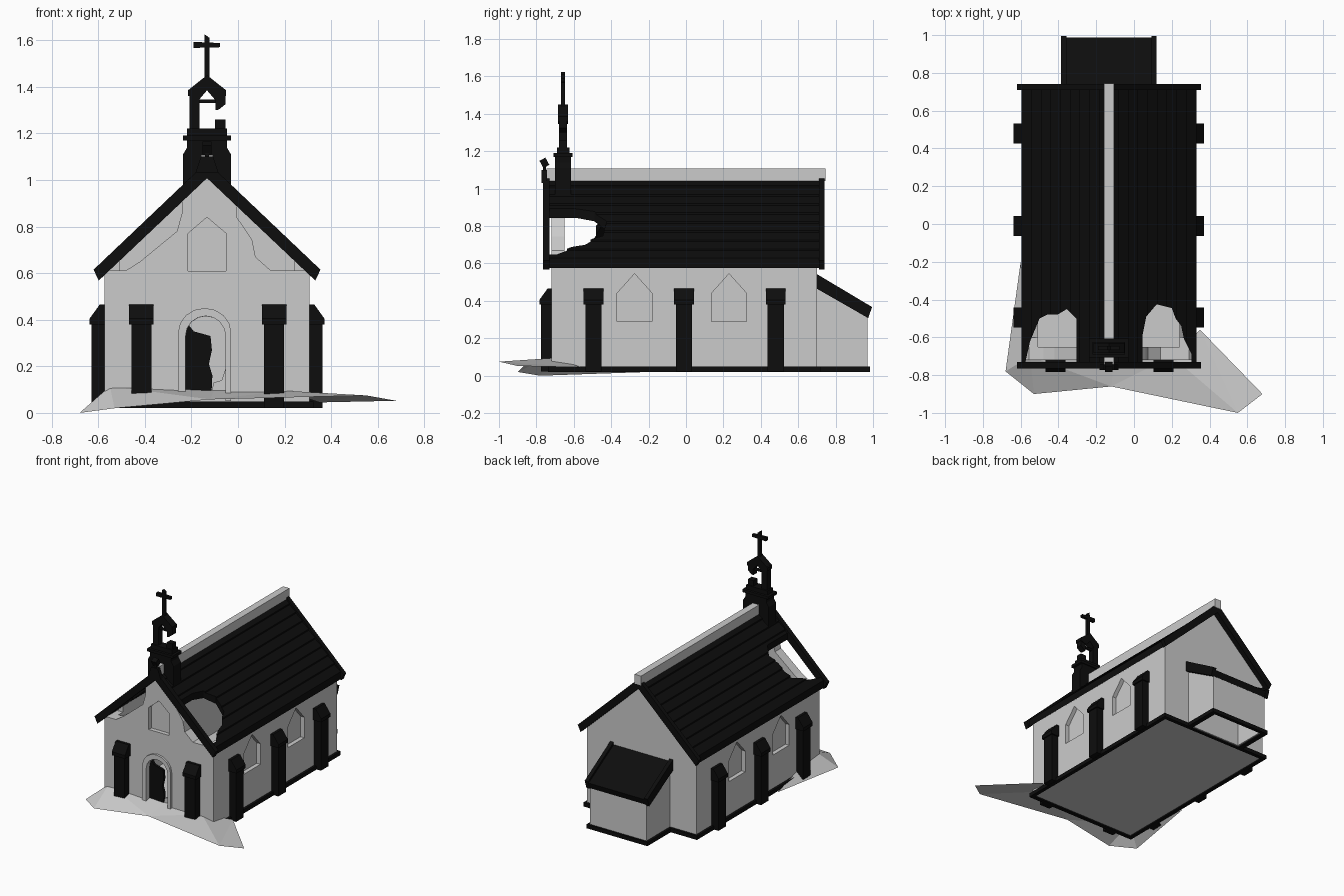
import bpy, bmesh, math
from mathutils import Matrix, Vector

if "Cube" in bpy.data.objects:
    bpy.data.objects.remove(bpy.data.objects["Cube"])

C = -0.133          # church centre line in x
HW = 0.44           # wall half width
black = bpy.data.materials.new("black")
black.diffuse_color = (0.004, 0.004, 0.004, 1)
black.use_nodes = True
black.node_tree.nodes["Principled BSDF"].inputs["Base Color"].default_value = black.diffuse_color


def mesh(name, verts, faces, mat=None):
    me = bpy.data.meshes.new(name)
    me.from_pydata(verts, [], faces)
    bm = bmesh.new()
    bm.from_mesh(me)
    bmesh.ops.recalc_face_normals(bm, faces=bm.faces)
    bm.to_mesh(me)
    bm.free()
    ob = bpy.data.objects.new(name, me)
    bpy.context.collection.objects.link(ob)
    if mat:
        me.materials.append(mat)
    return ob


def prism(name, pts, axis, a, b, mat=None):
    """Extrude a 2D outline along an axis from a to b."""
    place = {'x': lambda p, t: (t, p[0], p[1]),
             'y': lambda p, t: (p[0], t, p[1]),
             'z': lambda p, t: (p[0], p[1], t)}[axis]
    n = len(pts)
    verts = [place(p, t) for t in (a, b) for p in pts]
    faces = [tuple(range(n)), tuple(range(n, 2 * n))]
    faces += [(i, (i + 1) % n, n + (i + 1) % n, n + i) for i in range(n)]
    return mesh(name, verts, faces, mat)


def box(name, x0, x1, y0, y1, z0, z1, mat=None):
    return prism(name, [(x0, y0), (x1, y0), (x1, y1), (x0, y1)], 'z', z0, z1, mat)


def cut(ob, cutter):
    cutter.hide_render = True
    m = ob.modifiers.new("cut", 'BOOLEAN')
    m.operation, m.solver, m.object = 'DIFFERENCE', 'EXACT', cutter
    bpy.context.view_layer.objects.active = ob
    bpy.ops.object.modifier_apply(modifier=m.name)
    bpy.data.objects.remove(cutter)


def pointed(c, w, z0, z1, z2):
    return [(c - w, z0), (c + w, z0), (c + w, z1), (c, z2), (c - w, z1)]


def arch(c, w, z0, spring, h):
    return [(c - w, z0)] + [(c - w * math.cos(i * math.pi / 8), spring + h * math.sin(i * math.pi / 8))
                            for i in range(9)] + [(c + w, z0)]


# Walls with gables, hollow above the floor
walls = prism("walls", [(C - HW, .03), (C + HW, .03), (C + HW, .596), (C, 1.01), (C - HW, .596)], 'y', -.72, .70)
cut(walls, box("c", C - .375, C + .375, -.65, .64, .06, 2))
# Doorway, gable niche and side windows
cut(walls, prism("c", arch(C - .005, .087, .06, .33, .085), 'y', -.8, -.6))
cut(walls, prism("c", pointed(C, .082, .61, .77, .84), 'y', -.8, -.69))
for y in (-.275, .23):
    for s in (-1, 1):
        cut(walls, prism("c", pointed(y, .094, .29, .44, .545), 'x', C + s * .41, C + s * .5))
# Broken gable edges
cut(walls, prism("c", [(-.005, 1.0), (-.005, .84), (.06, .745), (.075, .67), (.14, .612), (.29, .612), (.29, 1.0)],
                 'y', -.8, -.6))
cut(walls, prism("c", [(-.24, 1.0), (-.24, .86), (-.262, .78), (-.42, .65), (-.48, .612), (-.555, .612), (-.555, 1.0)],
                 'y', -.8, -.6))

# Roof slopes made of overlapping plank rows
ROWS, RUN, SL = 9, .463, .942
holes = {1: [(.045, -.73), (.045, -.59), (.065, -.49), (.12, -.425), (.2, -.445), (.22, -.5),
             (.25, -.54), (.265, -.61), (.305, -.69), (.305, -.73)],
         -1: [(-.575, -.73), (-.55, -.62), (-.5, -.5), (-.46, -.48), (-.405, -.48),
              (-.355, -.45), (-.305, -.5), (-.305, -.73)]}
for s in (1, -1):
    pts = [(C + s * RUN, 1.012 - SL * RUN), (C, 1.012)]
    for i in range(ROWS):
        a, b = RUN * i / ROWS, RUN * (i + 1) / ROWS
        pts += [(C + s * a, 1.056 - SL * a), (C + s * b, 1.066 - SL * b)]
    roof = prism("roof_slope", pts, 'y', -.74, .725, black)
    cut(roof, prism("c", holes[s], 'z', .3, 1.3))
# Verge boards at both gable ends
chevron = [(C - .487, .615), (C - .465, .568), (C, 1.008), (C + .465, .568), (C + .487, .615), (C, 1.078)]
prism("front_verge", chevron, 'y', -.765, -.73, black)
prism("back_verge", chevron, 'y', .71, .74, black)
box("ridge", C - .026, C + .026, -.745, .745, 1.04, 1.108)
prism("front_ridge_end", [(C - .05, 1.03), (C + .05, 1.03), (C + .026, 1.1), (C - .026, 1.1)], 'y', -.772, -.744, black)


# Stepped buttresses with sloped caps
def buttress(name, x, y, angle):
    body = prism(name, [(-.01, .022), (.055, .022), (.055, .4), (-.01, .4)], 'y', -.043, .043, black)
    cap = prism(name + "_cap", [(-.01, .38), (.064, .38), (.064, .405), (.02, .466), (-.01, .466)],
                'y', -.053, .053, black)
    for ob in (body, cap):
        ob.matrix_world = Matrix.Translation((x, y, 0)) @ Matrix.Rotation(angle, 4, 'Z')


for y in (-.495, -.01, .48):
    buttress("side_buttress", C + HW, y, 0)
    buttress("side_buttress", C - HW, y, math.pi)
for x in (-.415, .155):
    buttress("front_buttress", x, -.72, -math.pi / 2)

# Rear annex with lean-to roof
annex = prism("annex", [(.69, .03), (.97, .03), (.97, .335), (.69, .5)], 'x', C - .228, C + .228)
cut(annex, prism("c", [(.72, 0), (.95, 0), (.95, .31), (.72, .45)], 'x', C - .2, C + .2))
lean = [(.70, .525), (.70, .475), (.972, .312), (.988, .355)]
prism("annex_roof", lean, 'x', C - .235, C + .235, black)
for s in (-1, 1):
    prism("annex_verge", [(.70, .543), (.70, .465), (.974, .308), (.995, .367)], 'x',
          C + s * .225, C + s * .253, black)

# Base moulding around the footprint
a, b = HW + .018, .246
plinth = prism("plinth", [(C - a, -.738), (C + a, -.738), (C + a, .718), (C + b, .718), (C + b, .985),
                          (C - b, .985), (C - b, .718), (C - a, .718)], 'z', .02, .048, black)
cut(plinth, box("c", C - HW + .01, C + HW - .01, -.71, .69, 0, .1))
cut(plinth, box("c", C - .21, C + .21, .71, .96, 0, .1))

# Door surround and broken door leaf
frame = prism("door_surround", arch(C - .01, .114, .05, .345, .105), 'y', -.735, -.70)
cut(frame, prism("c", arch(C - .006, .086, 0, .33, .086), 'y', -.8, -.6))
prism("broken_door", [(-.23, .06), (-.115, .06), (-.11, .16), (-.125, .21), (-.112, .27), (-.118, .33),
                      (-.19, .35), (-.21, .375), (-.23, .35)], 'y', -.695, -.675, black)
prism("door_splinter", [(-.05, .06), (-.12, .06), (-.105, .13), (-.07, .14), (-.05, .2)], 'y', -.69, -.675)

# Bell tower: base, cornices, arch with a broken post, bar
prism("tower_base", [(C - .103, .96), (C + .103, .96), (C + .103, 1.11), (C + .085, 1.14), (C + .085, 1.175),
                     (C - .085, 1.175), (C - .085, 1.14), (C - .103, 1.11)], 'y', -.70, -.614, black)
box("tower_cornice", C - .104, C + .104, -.708, -.606, 1.17, 1.19, black)
box("tower_step", C - .086, C + .086, -.69, -.624, 1.19, 1.22, black)
box("bell_post_left", C - .076, C - .032, -.679, -.635, 1.22, 1.39, black)
box("bell_post_stub", C + .034, C + .079, -.679, -.635, 1.22, 1.26, black)
prism("bell_post_broken", [(C + .036, 1.38), (C + .036, 1.3), (C + .05, 1.302), (C + .079, 1.325), (C + .079, 1.38)],
      'y', -.679, -.635, black)
prism("bell_gable", [(C - .082, 1.385), (C - .082, 1.362), (C - .034, 1.345), (C, 1.385), (C + .034, 1.345),
                     (C + .082, 1.362), (C + .082, 1.385), (C, 1.45)], 'y', -.684, -.63, black)
box("bell_bar", C - .04, C + .04, -.665, -.65, 1.33, 1.345, black)
# Weathered cross
prism("cross_post", [(C - .011, 1.43), (C + .011, 1.43), (C + .011, 1.61), (C - .01, 1.625)], 'y', -.668, -.646, black)
prism("cross_arm", [(C - .058, 1.567), (C + .055, 1.57), (C + .055, 1.588), (C - .058, 1.593)],
      'y', -.668, -.646, black)
# Tilted broken finial
finial = box("broken_finial", -.02, .02, -.018, .018, -.022, .022, black)
finial.matrix_world = Matrix.Translation((C, -.757, 1.138)) @ Matrix.Rotation(.5, 4, 'X')
box("finial_stem", C - .008, C + .008, -.765, -.749, 1.09, 1.13, black)

# Faceted ground patch in front of the church
mesh("ground_patch",
     [(-.6, -.2, .02), (-.68, -.78, 0), (-.53, -.9, .02), (-.12, -.86, .058), (.55, -1.0, .075), (.68, -.9, .052),
      (.35, -.56, .045), (-.55, -.7, .115), (-.1, -.67, .1), (.2, -.7, .095)],
     [(0, 1, 7), (1, 2, 7), (2, 3, 7), (3, 8, 7), (3, 9, 8), (3, 4, 9), (4, 6, 9), (4, 5, 6)])
